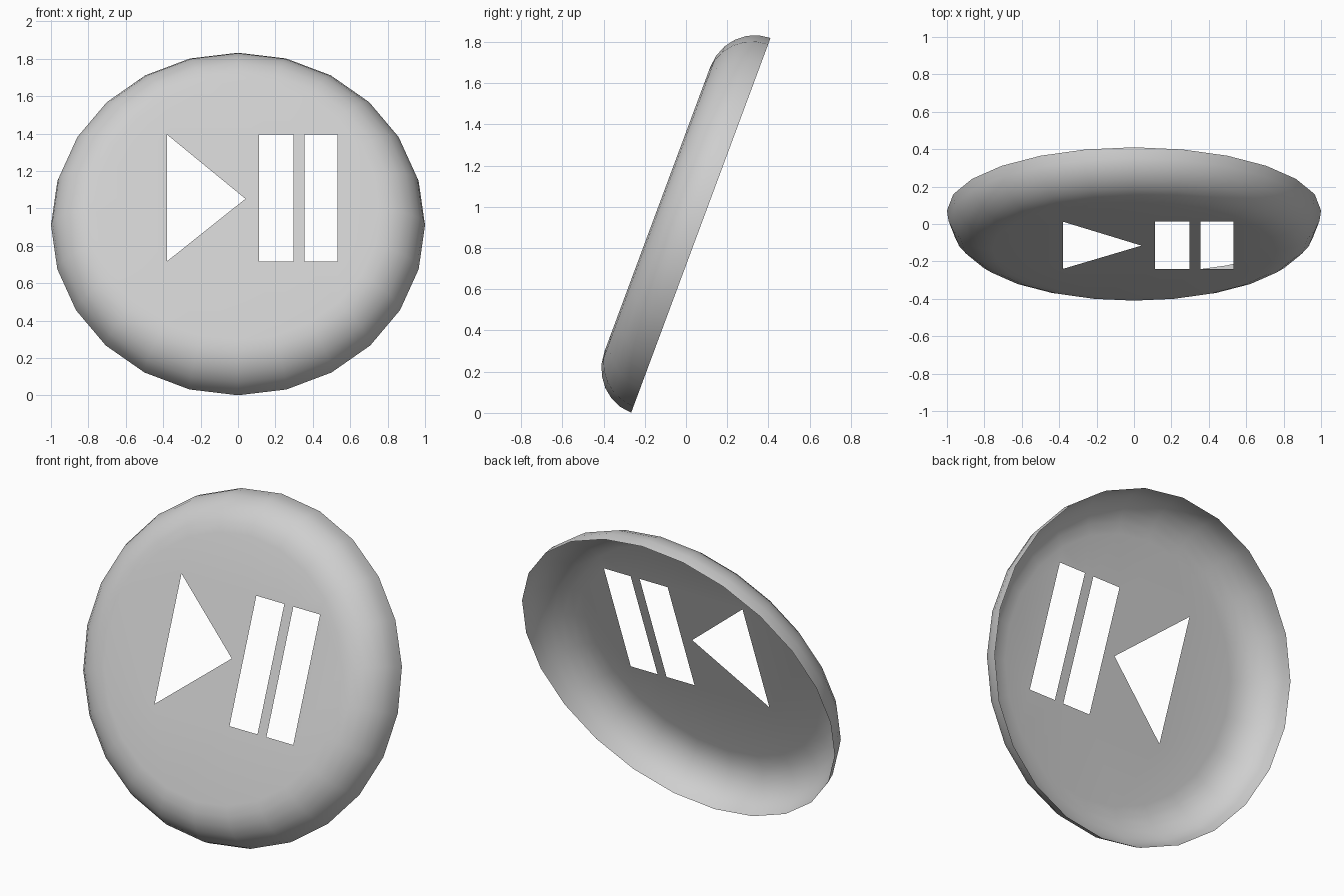
import bpy, bmesh, math
from mathutils import Matrix

cube = bpy.data.objects.get("Cube")
if cube:
    bpy.data.objects.remove(cube, do_unlink=True)

SIDES, STEPS = 24, 6
RIM, FLAT, DEPTH, SQUASH = 1.0, 0.76, 0.225, 0.97
LOW, HIGH, APEX = -0.29, 0.434, 0.067

grey = bpy.data.materials.new("light_grey")
grey.use_nodes = True
grey.diffuse_color = (0.62, 0.62, 0.62, 1)
grey.node_tree.nodes["Principled BSDF"].inputs["Base Color"].default_value = grey.diffuse_color

bm = bmesh.new()


def loop(points, z):
    """Closed outline of edges at height z."""
    verts = [bm.verts.new((x, y, z)) for x, y in points]
    edges = [bm.edges.new((v, verts[i - 1])) for i, v in enumerate(verts)]
    return verts, edges


def bar(x0, x1):
    return [(x0, LOW), (x1, LOW), (x1, HIGH), (x0, HIGH)]


# Rounded rim: quarter-round profile swept round the dish, open at the back
rings = []
for s in range(STEPS + 1):
    a = math.pi / 2 * s / STEPS
    r = FLAT + (RIM - FLAT) * math.cos(a)
    circle = [(r * math.cos(2 * math.pi * i / SIDES),
               r * math.sin(2 * math.pi * i / SIDES) * SQUASH) for i in range(SIDES)]
    rings.append(loop(circle, DEPTH * math.sin(a)))
for (low, _), (high, _) in zip(rings, rings[1:]):
    for i in range(SIDES):
        bm.faces.new((low[i - 1], low[i], high[i], high[i - 1]))

# Flat front pierced by a triangle and two bars
outline = list(rings[-1][1])
triangle = [(-0.38, LOW), (0.04, APEX), (-0.38, HIGH)]
for hole in (triangle, bar(0.112, 0.296), bar(0.355, 0.531)):
    outline += loop(hole, DEPTH)[1]
bmesh.ops.triangle_fill(bm, edges=outline, use_beauty=True, normal=(0, 0, 1))

# Face every panel outward
bm.normal_update()
for f in bm.faces:
    c = f.calc_center_median()
    c.z += 0.01
    if f.normal.dot(c if f.normal.z ** 2 < 0.999 else (0, 0, 1)) < 0:
        f.normal_flip()

# Stand the dish up, leaning back
tilt = Matrix.Rotation(math.radians(90 - 20.4), 4, 'X')
bm.transform(Matrix.Translation((0, 0.072, 0.91)) @ tilt)

mesh = bpy.data.meshes.new("pierced_dish")
bm.to_mesh(mesh)
bm.free()
mesh.materials.append(grey)
dish = bpy.data.objects.new("pierced_dish", mesh)
bpy.context.collection.objects.link(dish)
bpy.context.view_layer.objects.active = dish
dish.select_set(True)
bpy.ops.object.shade_smooth_by_angle(angle=math.radians(40))
